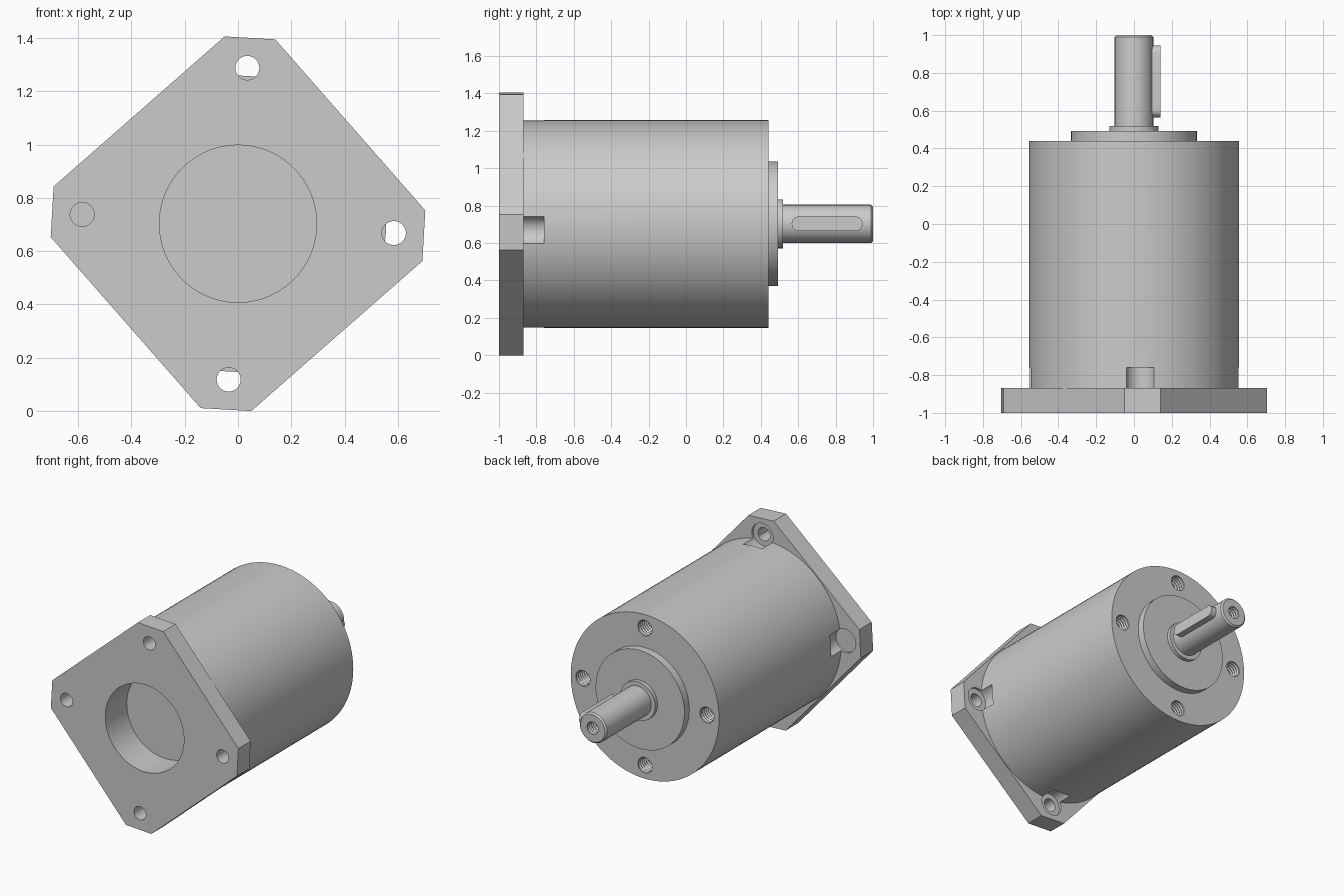
import bpy, bmesh, math
from mathutils import Vector

if "Cube" in bpy.data.objects:
    bpy.data.objects.remove(bpy.data.objects["Cube"])

CZ = 0.703  # height of the shaft axis


def finish(name, bm):
    bmesh.ops.recalc_face_normals(bm, faces=bm.faces)
    me = bpy.data.meshes.new(name)
    bm.to_mesh(me)
    bm.free()
    ob = bpy.data.objects.new(name, me)
    bpy.context.collection.objects.link(ob)
    return ob


def lathe(name, profile, x=0, z=0, steps=96):
    """Turn an (r, y) profile about an axis parallel to y."""
    bm = bmesh.new()
    vs = [bm.verts.new((r, y, 0)) for r, y in profile]
    es = [bm.edges.new(p) for p in zip(vs, vs[1:])]
    bmesh.ops.spin(bm, geom=vs + es, cent=(0, 0, 0), axis=(0, 1, 0),
                   angle=2 * math.pi, steps=steps)
    bmesh.ops.remove_doubles(bm, verts=bm.verts, dist=1e-5)
    bmesh.ops.translate(bm, verts=bm.verts, vec=(x, 0, CZ + z))
    return finish(name, bm)


def prism(name, points, vec):
    bm = bmesh.new()
    f = bm.faces.new([bm.verts.new(p) for p in points])
    ext = bmesh.ops.extrude_face_region(bm, geom=[f], use_keep_orig=True)
    bmesh.ops.translate(bm, vec=Vector(vec),
                        verts=[e for e in ext["geom"] if isinstance(e, bmesh.types.BMVert)])
    return finish(name, bm)


def rod(r, y0, y1, x=0, z=0, steps=48):
    return lathe("cutter", [(0, y0), (r, y0), (r, y1), (0, y1)], x, z, steps)


def thread(r, y0, y1, pitch=0.02, depth=0.007):
    """Zigzag profile of a threaded hole, from its bottom y0 to its mouth y1."""
    n = round((y1 - y0) / pitch)
    pts = [(0, y0 - 0.02)]
    for i in range(n):
        pts += [(r - depth, y0 + i * pitch), (r, y0 + (i + 0.5) * pitch)]
    return pts + [(r, y1)]


def cut(ob, cutter):
    m = ob.modifiers.new("cut", "BOOLEAN")
    m.operation, m.solver, m.object = "DIFFERENCE", "EXACT", cutter
    bpy.context.view_layer.objects.active = ob
    bpy.ops.object.modifier_apply(modifier=m.name)
    bpy.data.objects.remove(cutter)


def quarter_turns(x, z):
    for _ in range(4):
        yield x, z
        x, z = z, -x


# Square mounting flange with clipped corners, slightly turned
corners = [p for pair in zip(quarter_turns(-0.05, 0.703), quarter_turns(0.14, 0.692)) for p in pair]
flange = prism("mounting_flange", [(x, -1, CZ + z) for x, z in corners], (0, 0.132, 0))
cut(flange, rod(0.295, -1.1, -0.8, steps=96))

# Housing with pilot boss and motor recess
body = lathe("housing", [(0, -0.77), (0.295, -0.77), (0.295, -0.868), (0.556, -0.868),
                         (0.556, 0.44), (0.333, 0.44), (0.333, 0.492), (0, 0.492)])

# Flange screw holes, spot faces and head pockets in the housing
for x, z in quarter_turns(0.035, 0.585):
    cut(flange, rod(0.045, -1.1, -0.8, x, z))
    cut(flange, rod(0.08, -0.885, -0.8, x, z))
    cut(body, rod(0.08, -0.95, -0.76, x, z))

# Threaded holes in the output face
for x, z in quarter_turns(0, 0.465):
    cut(body, lathe("cutter", thread(0.053, 0.24, 0.44) + [(0.053, 0.47), (0, 0.47)], x, z, 32))

# Output shaft with collar, chamfered tip and threaded centre hole
shaft = lathe("output_shaft", [(0, 0.47), (0.131, 0.47), (0.131, 0.518), (0.102, 0.518),
                               (0.102, 0.99), (0.092, 1.0)]
              + thread(0.042, 0.8, 1.0)[::-1], steps=64)

# Round-ended key on the +x side of the shaft
kr = 0.039
pts = []
for yc, start in ((0.906, -90), (0.604, 90)):
    for i in range(17):
        a = math.radians(start + 180 * i / 16)
        pts.append((0.06, yc + kr * math.cos(a), CZ + kr * math.sin(a)))
key = prism("shaft_key", pts, (0.079, 0, 0))

for ob in (flange, body, shaft, key):
    bpy.ops.object.select_all(action="DESELECT")
    ob.select_set(True)
    bpy.context.view_layer.objects.active = ob
    bpy.ops.object.shade_smooth_by_angle(angle=math.radians(25))
